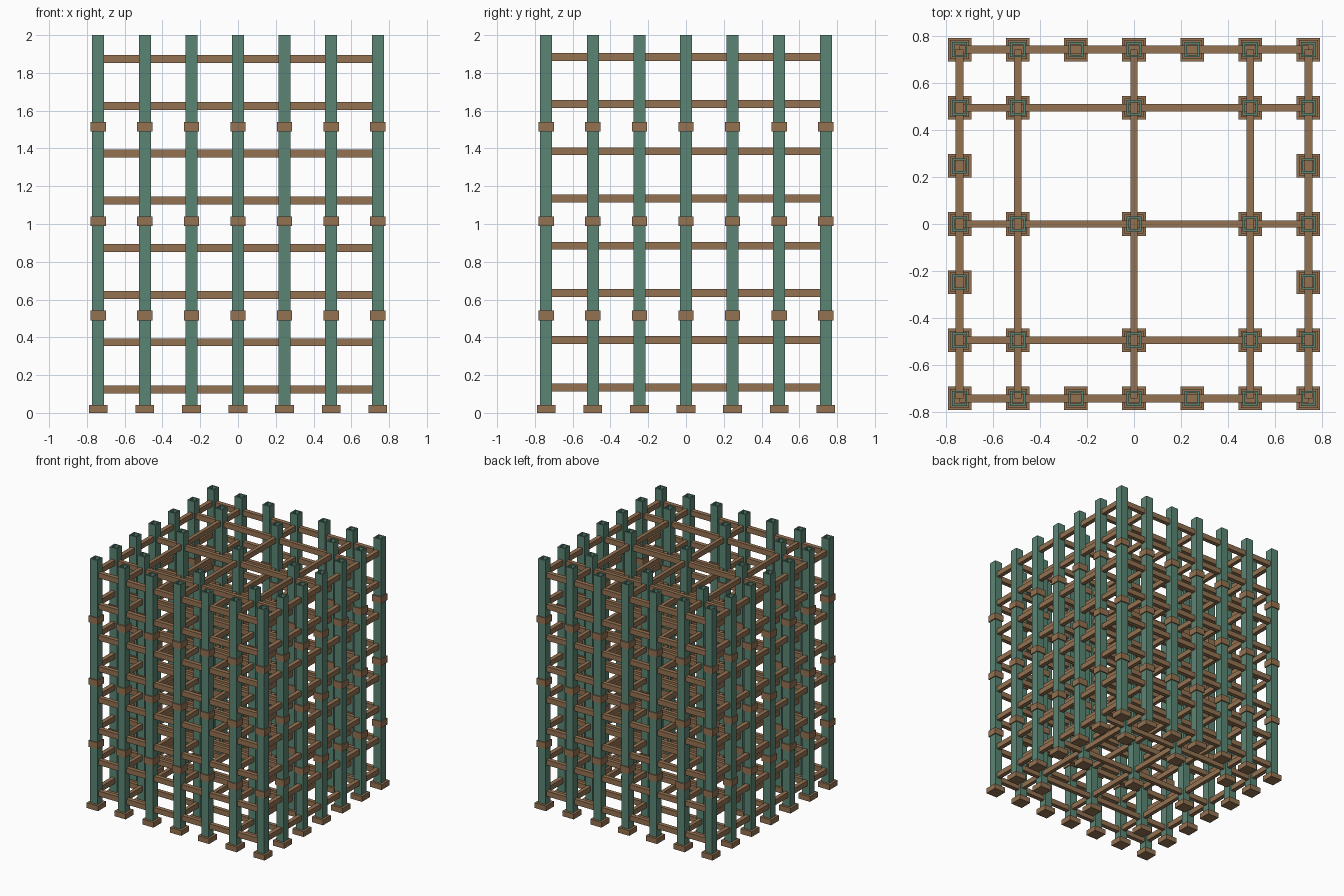
import bpy, bmesh
from mathutils import Matrix, Vector

if "Cube" in bpy.data.objects:
    bpy.data.objects.remove(bpy.data.objects["Cube"])

def material(name, rgb):
    m = bpy.data.materials.new(name)
    m.diffuse_color = (*rgb, 1)
    m.use_nodes = True
    m.node_tree.nodes["Principled BSDF"].inputs["Base Color"].default_value = m.diffuse_color
    return m

GREEN = material("weathered green", (0.105, 0.235, 0.175))
BROWN = material("timber brown", (0.30, 0.17, 0.085))

def add_box(bm, center, size):
    bmesh.ops.create_cube(bm, size=1, matrix=Matrix.Translation(center) @ Matrix.Diagonal((*size, 1)))

def finish(name, bm, mat):
    bmesh.ops.recalc_face_normals(bm, faces=bm.faces)
    me = bpy.data.meshes.new(name)
    bm.to_mesh(me)
    bm.free()
    me.materials.append(mat)
    ob = bpy.data.objects.new(name, me)
    bpy.context.collection.objects.link(ob)

# Layout: a full ring of posts on a 7 x 7 grid plus a 3 x 3 inner set
P = 0.2467
ring = [(i, j) for i in range(-3, 4) for j in range(-3, 4) if max(abs(i), abs(j)) == 3]
inner = [(i, j) for i in (-2, 0, 2) for j in (-2, 0, 2)]
spots = [(i * P, j * P) for i, j in ring + inner]

def add_tube(bm, x, y, z0, z1, width, wall):
    """Square tube, open at the top and bottom."""
    loops = []
    for half, z in ((width / 2, z0), (width / 2, z1), (width / 2 - wall, z1), (width / 2 - wall, z0)):
        loops.append([bm.verts.new((x + sx * half, y + sy * half, z))
                      for sx, sy in ((-1, -1), (1, -1), (1, 1), (-1, 1))])
    for a, b in zip(loops, loops[1:] + loops[:1]):
        for k in range(4):
            n = (k + 1) % 4
            bm.faces.new((a[k], a[n], b[n], b[k]))

# Hollow posts
bm = bmesh.new()
for x, y in spots:
    add_tube(bm, x, y, 0.03, 2.0, 0.064, 0.01)
finish("posts", bm, GREEN)

# Foot blocks
bm = bmesh.new()
for x, y in spots:
    add_box(bm, (x, y, 0.021), (0.1, 0.1, 0.042))
finish("foot_blocks", bm, BROWN)

# Collars around the posts
bm = bmesh.new()
for x, y in spots:
    for z in (0.515, 1.015, 1.515):
        add_box(bm, (x, y, z), (0.08, 0.08, 0.052))
finish("collars", bm, BROWN)

# Horizontal rails on eight levels, the two directions slightly staggered
bm = bmesh.new()
for level in range(8):
    z = 0.125 + 0.25 * level
    for k in (-3, -2, 0, 2, 3):
        w = 0.034 if abs(k) == 3 else 0.03
        add_box(bm, (0, k * P, z - 0.001), (6 * P, w, 0.042))
        add_box(bm, (k * P, 0, z + 0.01), (w, 6 * P, 0.042))
finish("rails", bm, BROWN)
